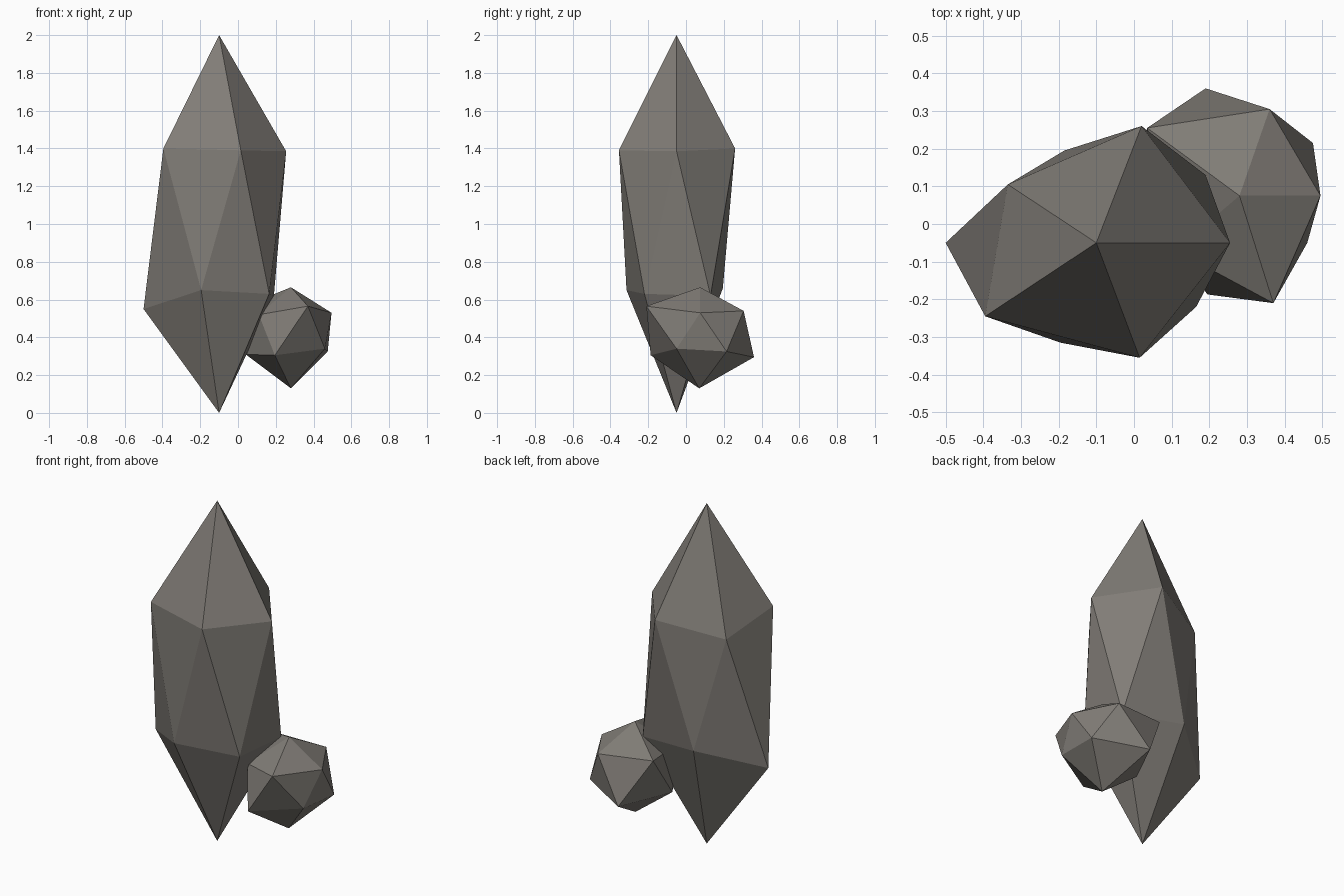
import bpy
import bmesh

cube = bpy.data.objects.get("Cube")
if cube:
    bpy.data.objects.remove(cube, do_unlink=True)

# Warm grey stone
stone = bpy.data.materials.new("warm grey stone")
stone.use_nodes = True
colour = (0.22, 0.205, 0.185, 1)
stone.diffuse_color = colour
bsdf = next(n for n in stone.node_tree.nodes if n.type == "BSDF_PRINCIPLED")
bsdf.inputs["Base Color"].default_value = colour
bsdf.inputs["Roughness"].default_value = 0.9


def faceted_rock(name, tip, upper, lower, base):
    """Twenty-sided rock: two staggered rings joined by triangles and capped by points."""
    bm = bmesh.new()
    top, bottom = bm.verts.new(tip), bm.verts.new(base)
    up = [bm.verts.new(p) for p in upper]
    low = [bm.verts.new(p) for p in lower]
    n = len(up)
    for i in range(n):
        j = (i + 1) % n
        bm.faces.new((top, up[i], up[j]))
        bm.faces.new((up[i], low[i], up[j]))
        bm.faces.new((low[i], low[j], up[j]))
        bm.faces.new((bottom, low[j], low[i]))
    bmesh.ops.recalc_face_normals(bm, faces=bm.faces)
    mesh = bpy.data.meshes.new(name)
    bm.to_mesh(mesh)
    bm.free()
    mesh.materials.append(stone)
    obj = bpy.data.objects.new(name, mesh)
    bpy.context.collection.objects.link(obj)
    return obj


# Tall pointed crystal; each lower ring point sits between two upper ones
faceted_rock(
    "tall_crystal",
    (-0.1, -0.05, 2),
    [(0.255, -0.05, 1.385), (0.02, 0.26, 1.4), (-0.335, 0.105, 1.32),
     (-0.395, -0.245, 1.4), (0.015, -0.355, 1.39)],
    [(0.19, 0.13, 0.62), (-0.185, 0.195, 0.66), (-0.5, -0.05, 0.55),
     (-0.195, -0.315, 0.65), (0.165, -0.22, 0.63)],
    (-0.1, -0.05, 0))

# Small rounded rock leaning against it
faceted_rock(
    "small_rock",
    (0.28, 0.075, 0.665),
    [(0.495, 0.075, 0.53), (0.36, 0.305, 0.54), (0.035, 0.255, 0.565),
     (0.11, -0.07, 0.52), (0.37, -0.21, 0.565)],
    [(0.475, 0.215, 0.325), (0.19, 0.36, 0.295), (0.04, 0.07, 0.31),
     (0.195, -0.187, 0.305), (0.46, -0.05, 0.34)],
    (0.28, 0.07, 0.13))
